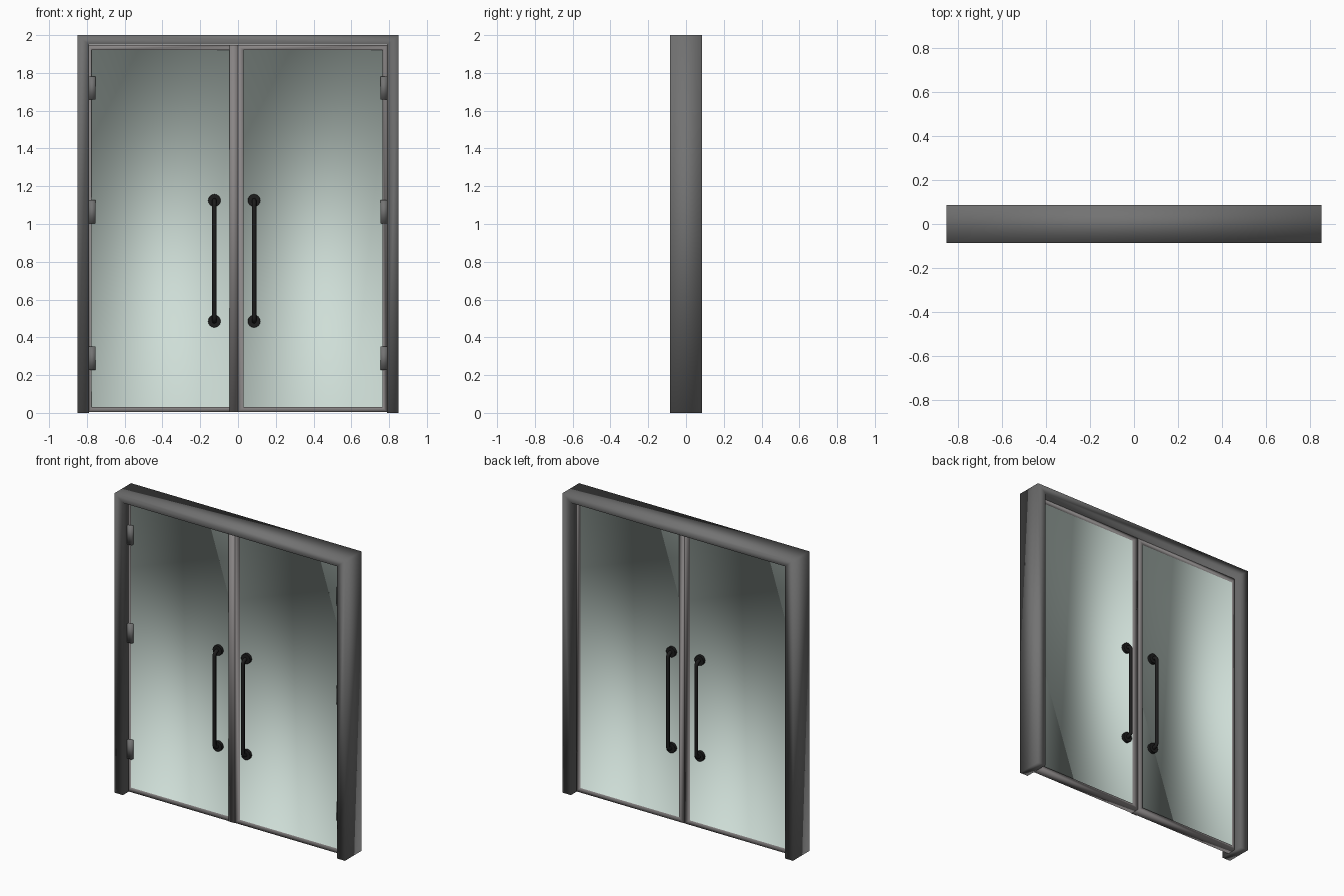
import bpy, bmesh, math
from mathutils import Matrix, Vector

cube = bpy.data.objects.get("Cube")
if cube:
    bpy.data.objects.remove(cube, do_unlink=True)


def material(name, rgb):
    m = bpy.data.materials.new(name)
    m.use_nodes = True
    m.diffuse_color = (*rgb, 1)
    m.node_tree.nodes["Principled BSDF"].inputs["Base Color"].default_value = (*rgb, 1)
    return m


FRAME = material("dark grey metal", (0.17, 0.17, 0.17))
LEAF = material("warm grey metal", (0.25, 0.235, 0.235))
GLASS = material("pale green glass", (0.62, 0.73, 0.68))
BLACK = material("black metal", (0.012, 0.012, 0.012))


def finish(name, bm, mats, smooth=True):
    bmesh.ops.recalc_face_normals(bm, faces=bm.faces)
    for f in bm.faces:
        f.smooth = smooth
    me = bpy.data.meshes.new(name)
    bm.to_mesh(me)
    bm.free()
    for m in mats:
        me.materials.append(m)
    ob = bpy.data.objects.new(name, me)
    bpy.context.collection.objects.link(ob)
    return ob


def box(name, lo, hi, mat):
    bm = bmesh.new()
    bmesh.ops.create_cube(bm, size=1)
    lo, hi = Vector(lo), Vector(hi)
    for v in bm.verts:
        v.co = (lo + hi) / 2 + v.co * (hi - lo)
    return finish(name, bm, [mat])


def rect(x0, x1, z0, z1):
    return [(x0, z0), (x1, z0), (x1, z1), (x0, z1)]


# Outer frame: two jambs and a mitred header, softly shaded as one piece
def door_frame(half, jamb, top, head, depth):
    outer = [(-half, 0), (-half, top), (half, top), (half, 0)]
    i = half - jamb
    inner = [(-i, 0), (-i, top - head), (i, top - head), (i, 0)]
    bm = bmesh.new()
    faces = []
    ov = [bm.verts.new((x, -depth, z)) for x, z in outer]
    iv = [bm.verts.new((x, -depth, z)) for x, z in inner]
    for k in range(3):
        faces.append(bm.faces.new((ov[k], ov[k + 1], iv[k + 1], iv[k])))
    ext = bmesh.ops.extrude_face_region(bm, geom=faces, use_keep_orig=True)
    for v in ext["geom"]:
        if isinstance(v, bmesh.types.BMVert):
            v.co.y = depth
    return finish("door_frame", bm, [FRAME])


# Door leaf: rails and stiles around a recessed pane on both sides
def door_leaf(name, outer, inner, y_face, y_glass):
    bm = bmesh.new()
    edges = []
    for s in (-1, 1):
        o = [bm.verts.new((x, s * y_face, z)) for x, z in outer]
        i = [bm.verts.new((x, s * y_face, z)) for x, z in inner]
        g = [bm.verts.new((x, s * y_glass, z)) for x, z in inner]
        for k in range(4):
            n = (k + 1) % 4
            bm.faces.new((o[k], o[n], i[n], i[k]))
            bm.faces.new((i[k], i[n], g[n], g[k]))
        bm.faces.new(g).material_index = 1
        edges.append(o)
    a, b = edges
    for k in range(4):
        n = (k + 1) % 4
        bm.faces.new((a[k], a[n], b[n], b[k]))
    return finish(name, bm, [LEAF, GLASS])


# Pull handle: bent bar with a round rose at each end
def handle(name, x, side, z0, z1, y_wall, y_bar):
    r = 0.025
    path = [(y_wall, z0)]
    for cz, start in ((z0 + r, -90), (z1 - r, 0)):
        for k in range(6):
            t = math.radians(start + 18 * k)
            path.append((y_bar - r + r * math.cos(t), cz + r * math.sin(t)))
    path.append((y_wall, z1))
    cu = bpy.data.curves.new(name, "CURVE")
    cu.dimensions = "3D"
    cu.bevel_depth = 0.012
    cu.bevel_resolution = 2
    cu.use_fill_caps = True
    sp = cu.splines.new("POLY")
    sp.points.add(len(path) - 1)
    for p, (y, z) in zip(sp.points, path):
        p.co = (x, side * y, z, 1)
    cu.materials.append(BLACK)
    ob = bpy.data.objects.new(name, cu)
    bpy.context.collection.objects.link(ob)
    for label, z in (("lower", z0), ("upper", z1)):
        bm = bmesh.new()
        spot = Matrix.Translation((x, side * (y_wall + 0.01), z))
        bmesh.ops.create_cone(bm, cap_ends=True, segments=16, radius1=0.033, radius2=0.033,
                              depth=0.02, matrix=spot @ Matrix.Rotation(math.pi / 2, 4, "X"))
        finish(f"{name}_{label}_rose", bm, [BLACK], smooth=False)


door_frame(0.85, 0.06, 2.0, 0.05, 0.086)

MEET, EDGE, LOW, HIGH = -0.008, 0.789, 0.004, 1.947
door_leaf("right_door", rect(-EDGE, MEET - 0.001, LOW, HIGH),
          rect(-0.775, -0.045, 0.03, 1.92), 0.03, 0.022)
door_leaf("left_door", rect(MEET + 0.001, EDGE, LOW, HIGH),
          rect(0.03, 0.765, 0.03, 1.92), 0.03, 0.022)

# Cover strip over the joint between the doors
box("meeting_strip", (-0.045, -0.034, LOW), (0.0, -0.028, HIGH), LEAF)

# Hinges on the front at both jambs
for side, s in (("right", -1), ("left", 1)):
    for n, z in enumerate((0.29, 1.065, 1.72)):
        xs = sorted((s * 0.755, s * 0.79))
        box(f"{side}_hinge_{n + 1}", (xs[0], -0.042, z - 0.062), (xs[1], -0.01, z + 0.062), FRAME)

# Handles on both faces of both doors
for side, x in (("right", -0.125), ("left", 0.085)):
    for face, s in (("front", -1), ("back", 1)):
        handle(f"{side}_{face}_handle", x, s, 0.485, 1.125, 0.022, 0.07)
